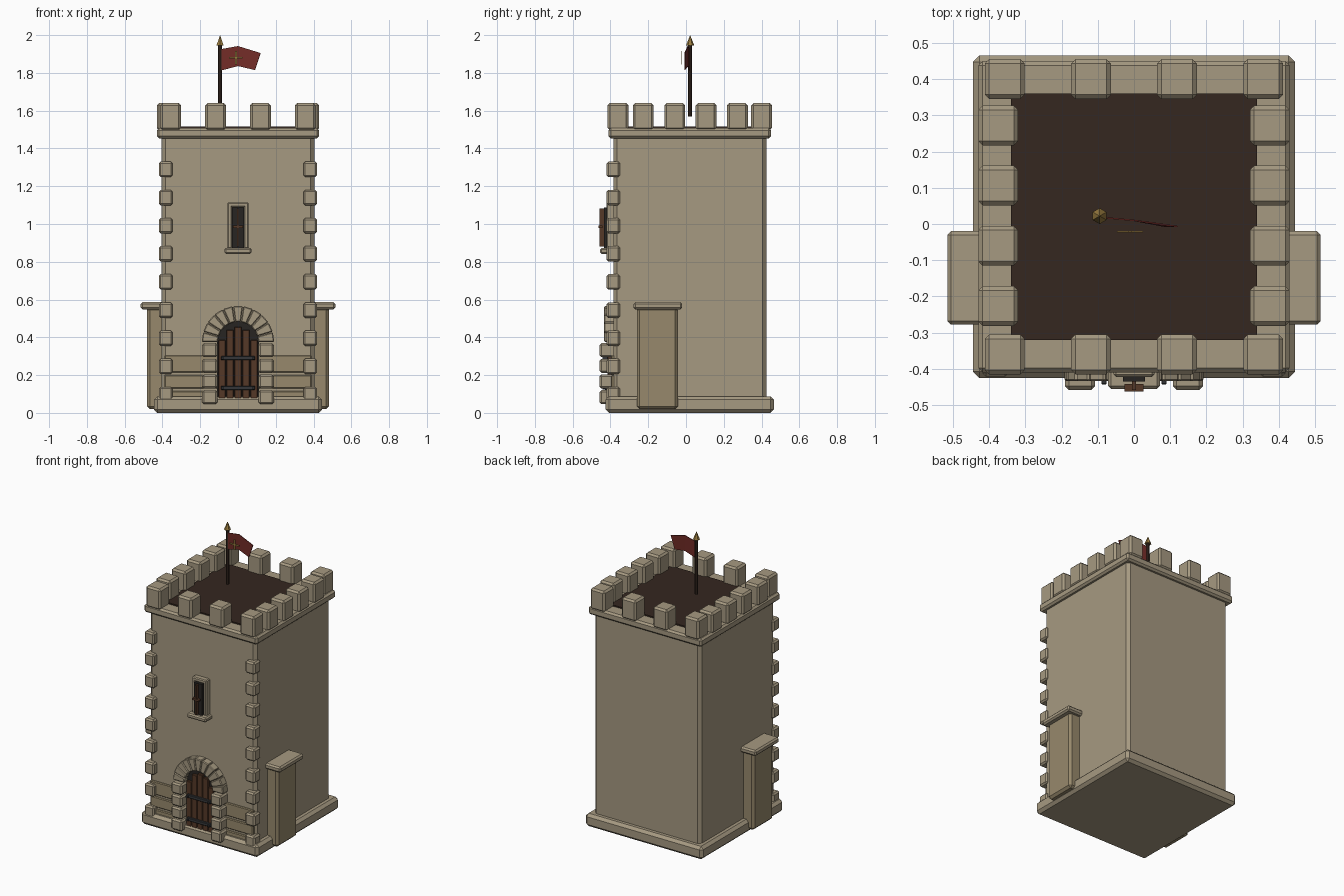
import bpy, bmesh, math
from mathutils import Matrix

if "Cube" in bpy.data.objects:
    bpy.data.objects.remove(bpy.data.objects["Cube"])


def material(name, rgb):
    m = bpy.data.materials.new(name)
    m.diffuse_color = (*rgb, 1)
    m.use_nodes = True
    m.node_tree.nodes["Principled BSDF"].inputs["Base Color"].default_value = m.diffuse_color
    return m


STONE = material("stone", (0.38, 0.32, 0.22))
TAN = material("tan_stone", (0.31, 0.25, 0.15))
DARK = material("dark_wood", (0.035, 0.02, 0.014))
BLACK = material("shadow", (0.02, 0.018, 0.016))
WOOD = material("door_wood", (0.09, 0.04, 0.02))
IRON = material("iron", (0.035, 0.037, 0.04))
RED = material("flag_red", (0.17, 0.025, 0.02))
GOLD = material("gold", (0.32, 0.2, 0.05))
CY = 0.02  # depth centre of the tower body


def finish(name, bm, mat, bevel=0):
    bmesh.ops.recalc_face_normals(bm, faces=bm.faces)
    me = bpy.data.meshes.new(name)
    bm.to_mesh(me)
    bm.free()
    me.materials.append(mat)
    ob = bpy.data.objects.new(name, me)
    bpy.context.collection.objects.link(ob)
    if bevel:
        mod = ob.modifiers.new("Bevel", "BEVEL")
        mod.width = bevel
        mod.segments = 1
    return ob


def boxes(name, items, mat, bevel=0):
    """Boxes given as (x0, x1, y0, y1, z0, z1)."""
    bm = bmesh.new()
    for x0, x1, y0, y1, z0, z1 in items:
        m = Matrix.Translation(((x0 + x1) / 2, (y0 + y1) / 2, (z0 + z1) / 2))
        m = m @ Matrix.Diagonal((x1 - x0, y1 - y0, z1 - z0, 1))
        bmesh.ops.create_cube(bm, size=1, matrix=m)
    return finish(name, bm, mat, bevel)


def prisms(name, profiles, y0, y1, mat, bevel=0):
    """XZ outlines extruded along y."""
    bm = bmesh.new()
    for pts in profiles:
        f = bm.faces.new([bm.verts.new((x, y0, z)) for x, z in pts])
        g = bmesh.ops.extrude_face_region(bm, geom=[f])["geom"]
        bmesh.ops.translate(bm, vec=(0, y1 - y0, 0),
                            verts=[v for v in g if isinstance(v, bmesh.types.BMVert)])
    return finish(name, bm, mat, bevel)


def cone(name, x, y, z0, z1, r0, r1, sides, mat):
    bm = bmesh.new()
    bmesh.ops.create_cone(bm, cap_ends=True, segments=sides, radius1=r0, radius2=r1, depth=z1 - z0,
                          matrix=Matrix.Translation((x, y, (z0 + z1) / 2)))
    return finish(name, bm, mat)


def square(h, z0, z1):
    return [(-h, h, CY - h, CY + h, z0, z1)]


def both_sides(x0, x1, *rest):
    return [(x0, x1, *rest), (-x1, -x0, *rest)]


# Tower body
boxes("plinth", square(0.445, 0, 0.088), STONE, 0.018)
boxes("tower_body", square(0.405, 0.05, 1.48), STONE, 0.02)
boxes("cornice", square(0.43, 1.453, 1.508), STONE, 0.012)
boxes("roof_deck", square(0.34, 1.47, 1.517), DARK)

# Battlements
spots = [(x, CY + s * 0.38) for x in (-0.357, -0.119, 0.119, 0.357) for s in (-1, 1)]
spots += [(s * 0.375, y) for y in (-0.226, -0.06, 0.106, 0.272) for s in (-1, 1)]
boxes("merlons", [(x - 0.055, x + 0.055, y - 0.055, y + 0.055, 1.497, 1.64) for x, y in spots],
      STONE, 0.012)

# Front corner stones
quoins = []
for i in range(9):
    z = 0.097 + 0.149 * i
    quoins += both_sides(0.346, 0.419, -0.421, -0.349, z - 0.041, z + 0.041)
boxes("corner_stones", quoins, STONE, 0.01)

# Tan courses at the foot of the front wall
boxes("wall_courses", [(-0.39, 0.39, -0.396, -0.36, z0, z1)
                       for z0, z1 in ((0.215, 0.305), (0.13, 0.2), (0.08, 0.115))], TAN, 0.005)

# Side buttresses
boxes("buttresses", both_sides(0.36, 0.482, -0.26, -0.043, 0.02, 0.56), TAN, 0.015)
boxes("buttress_caps", both_sides(0.34, 0.515, -0.278, -0.02, 0.547, 0.586), STONE, 0.01)

# Door surround
ZC, R0, R1, N = 0.375, 0.107, 0.192, 11
stones = []
for i in range(N):
    a, b = (math.pi * (i + k) / N for k in (0.02, 0.98))
    stones.append([(r * math.cos(t), ZC + r * math.sin(t))
                   for r, t in ((R0, a), (R1, a), (R1, b), (R0, b))])
prisms("arch_stones", stones, -0.434, -0.37, STONE, 0.005)
jambs = []
for i in range(4):
    z = 0.083 + 0.083 * i
    jambs += both_sides(0.108, 0.19, -0.458, -0.37, z - 0.037, z + 0.037)
boxes("door_jamb_stones", jambs, STONE, 0.01)

# Door
arch = [(-0.112, 0.07), (0.112, 0.07)]
arch += [(0.112 * math.cos(math.pi * i / 12), ZC + 0.112 * math.sin(math.pi * i / 12))
         for i in range(13)]
prisms("door_recess", [arch], -0.398, -0.37, BLACK)
boxes("door_planks", [(x - 0.019, x + 0.019, -0.415, -0.385, 0.075, top)
                      for x, top in ((-0.084, 0.385), (-0.042, 0.44), (0, 0.455),
                                     (0.042, 0.44), (0.084, 0.385))], WOOD, 0.003)
boxes("door_straps", [(-0.09, 0.09, -0.43, -0.41, z - 0.011, z + 0.011) for z in (0.132, 0.29)],
      IRON, 0.003)
boxes("door_studs", [(x - 0.007, x + 0.007, -0.443, -0.425, z - 0.007, z + 0.007)
                     for x in (-0.083, 0.083) for z in (0.132, 0.29)], IRON, 0.002)

# Window
boxes("window_frame", both_sides(0.032, 0.056, -0.422, -0.37, 0.87, 1.1)
      + [(-0.056, 0.056, -0.422, -0.37, 1.088, 1.115)], STONE, 0.006)
boxes("window_sill", [(-0.072, 0.072, -0.455, -0.37, 0.842, 0.873)], STONE, 0.008)
boxes("window_opening", [(-0.031, 0.031, -0.435, -0.37, 0.874, 1.088)], BLACK)
boxes("window_bars", [(-0.006, 0.006, -0.458, -0.434, 0.88, 1.083),
                      (-0.026, 0.026, -0.462, -0.442, 0.979, 0.991)], WOOD)

# Flag
PX, PY = -0.095, 0.022
cone("flag_pole", PX, PY, 1.57, 1.955, 0.011, 0.011, 8, DARK)
cone("pole_finial", PX, PY, 1.945, 2.0, 0.022, 0, 6, GOLD)
bm = bmesh.new()
cols = [(-0.088, 0.02, 1.926, 1.813), (0.0, 0.012, 1.942, 1.836), (0.12, -0.005, 1.905, 1.815)]
top = [bm.verts.new((x, y, a)) for x, y, a, b in cols]
low = [bm.verts.new((x - (0.03 if i == 2 else 0), y, b)) for i, (x, y, a, b) in enumerate(cols)]
for i in range(2):
    bm.faces.new((low[i], low[i + 1], top[i + 1], top[i]))
flag = finish("flag", bm, RED)
flag.modifiers.new("Thickness", "SOLIDIFY").thickness = 0.004
boxes("flag_cross", [(-0.047, 0.025, -0.024, -0.02, 1.875, 1.885),
                     (-0.016, -0.006, -0.024, -0.02, 1.845, 1.915)], GOLD)
